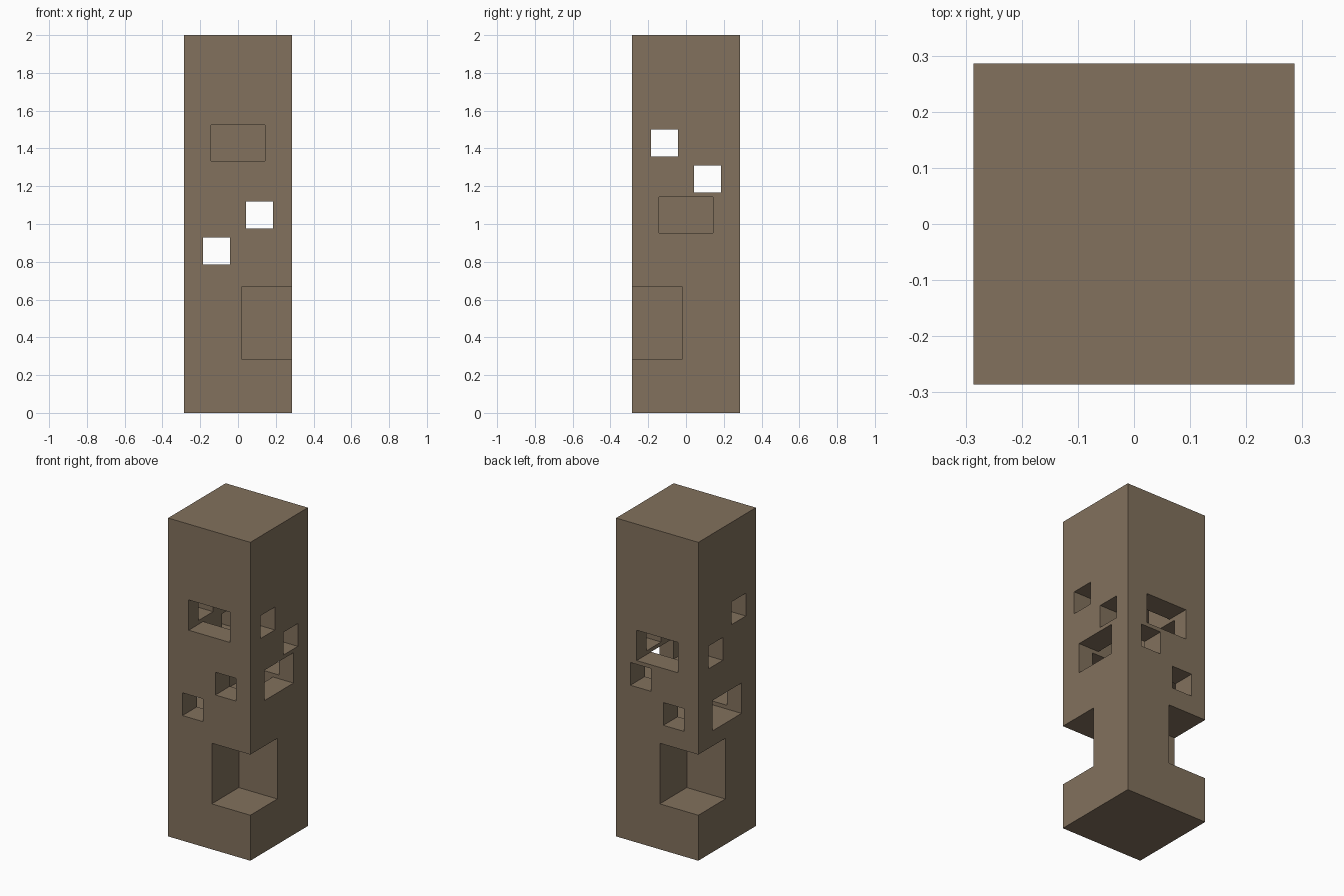
import bpy

cube = bpy.data.objects.get("Cube")
if cube:
    bpy.data.objects.remove(cube, do_unlink=True)

U = 2 / 21          # module: the pillar is 6 x 6 x 21 modules
HALF = 3 * U        # half the pillar width
SHAFT = 1.5 * U     # half the inner shaft width
OUT = 0.4           # cutters run past the faces

stone = bpy.data.materials.new("brown_stone")
stone.use_nodes = True
colour = (0.223, 0.165, 0.109, 1)
stone.diffuse_color = colour
stone.node_tree.nodes["Principled BSDF"].inputs["Base Color"].default_value = colour


def box(name, low, high):
    bpy.ops.mesh.primitive_cube_add(size=1, location=[(a + b) / 2 for a, b in zip(low, high)])
    ob = bpy.context.object
    ob.name = name
    ob.scale = [b - a for a, b in zip(low, high)]
    bpy.ops.object.transform_apply(location=True, rotation=False, scale=True)
    ob.data.materials.append(stone)
    return ob


pillar = box("pillar", (-HALF, -HALF, 0), (HALF, HALF, 21 * U))


def cut(name, low, high):
    cutter = box(name, low, high)
    cutter.hide_render = True
    bpy.context.view_layer.objects.active = pillar
    mod = pillar.modifiers.new(name, 'BOOLEAN')
    mod.operation = 'DIFFERENCE'
    mod.solver = 'EXACT'
    mod.object = cutter
    bpy.ops.object.modifier_apply(modifier=mod.name)
    bpy.data.objects.remove(cutter, do_unlink=True)


# Hollow shaft inside the middle of the pillar
cut("shaft", (-SHAFT, -SHAFT, 8 * U), (SHAFT, SHAFT, 16 * U))

# One wide opening per side, stepping down around the pillar
cut("front_opening", (-SHAFT, -OUT, 14 * U), (SHAFT, 0, 16 * U))
cut("back_opening", (-SHAFT, 0, 12 * U), (SHAFT, OUT, 14 * U))
cut("left_opening", (0, -SHAFT, 10 * U), (OUT, SHAFT, 12 * U))
cut("right_opening", (-OUT, -SHAFT, 8 * U), (0, SHAFT, 10 * U))

# Small square holes running right through
NEAR, FAR = 0.043, 0.186
for a, b, z in ((NEAR, FAR, 10.25), (-FAR, -NEAR, 8.25)):
    cut("hole_front_to_back", (a, -OUT, z * U), (b, OUT, (z + 1.5) * U))
for a, b, z in ((-FAR, -NEAR, 14.25), (NEAR, FAR, 12.25)):
    cut("hole_side_to_side", (-OUT, a, z * U), (OUT, b, (z + 1.5) * U))

# Notches in two opposite corners
GAP = 0.018
cut("front_corner_notch", (GAP, -OUT, 3 * U), (OUT, -GAP, 7 * U))
cut("back_corner_notch", (-OUT, GAP, 3 * U), (-GAP, OUT, 7 * U))
